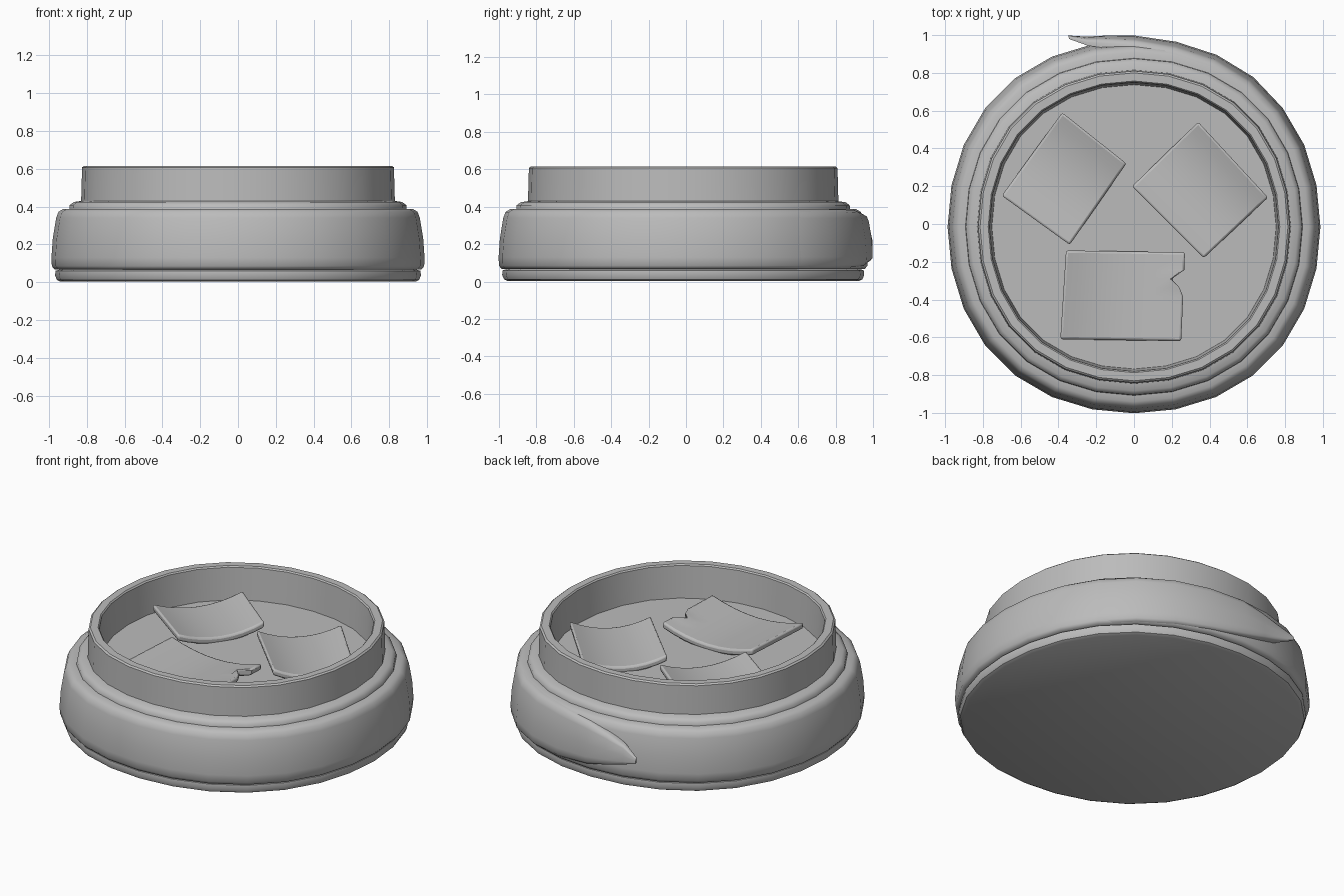
import bpy, bmesh, math

if "Cube" in bpy.data.objects:
    bpy.data.objects.remove(bpy.data.objects["Cube"])

SIDES = 28
CY = -0.015          # body centre in y (the wrap tail sticks out at the back)

grey = bpy.data.materials.new("plain grey")
grey.diffuse_color = (0.5, 0.5, 0.5, 1)
grey.use_nodes = True
grey.node_tree.nodes["Principled BSDF"].inputs["Base Color"].default_value = grey.diffuse_color


def polar(r, t, z):
    """Point on the slightly squarish round plan."""
    k = r * (1 + 0.022 * math.sin(2 * t) ** 2)
    return (k * math.cos(t), CY + k * math.sin(t), z)


def finish(name, bm, angle=35):
    me = bpy.data.meshes.new(name)
    bm.to_mesh(me)
    bm.free()
    ob = bpy.data.objects.new(name, me)
    bpy.context.collection.objects.link(ob)
    me.materials.append(grey)
    bpy.ops.object.select_all(action='DESELECT')
    ob.select_set(True)
    bpy.context.view_layer.objects.active = ob
    bpy.ops.object.shade_smooth_by_angle(angle=math.radians(angle))
    return ob


def lathe(name, profile, angle=35):
    """Revolve (radius, z) points; a radius of 0 at either end means a flat cap."""
    bm = bmesh.new()
    rings = [[bm.verts.new(polar(r, 2 * math.pi * i / SIDES, z)) for i in range(SIDES)]
             for r, z in profile if r > 0]
    for a, b in zip(rings, rings[1:]):
        for i in range(SIDES):
            j = (i + 1) % SIDES
            bm.faces.new((a[i], a[j], b[j], b[i]))
    if profile[0][0] == 0:
        bm.faces.new(rings[0][::-1])
    if profile[-1][0] == 0:
        bm.faces.new(rings[-1])
    return finish(name, bm, angle)


# Foot, bulging wrap, stepped collar and inner cup
BAND = [(0.972, 0.068), (0.985, 0.085), (0.987, 0.13), (0.98, 0.23),
        (0.962, 0.34), (0.95, 0.372), (0.925, 0.387)]
lathe("base", [(0, 0.003), (0.94, 0.003), (0.958, 0.012), (0.968, 0.035), (0.965, 0.06), (0.94, 0.068)])
lathe("wrap_band", [(0.94, 0.066)] + BAND + [(0.88, 0.388)], 60)
lathe("collar", [(0.893, 0.385), (0.89, 0.408), (0.868, 0.424), (0.825, 0.43)], 50)
lathe("cup", [(0.83, 0.428), (0.825, 0.607), (0.815, 0.615), (0.772, 0.615),
              (0.765, 0.607), (0.752, 0.40)])
lathe("filling", [(0.755, 0.408), (0, 0.408)])

# Loose pointed end of the wrap, lofted from squeezed copies of the band section:
# (step around, outward offset, depth, bottom, top)
stations = [(2, -0.012, 0.1, 0.07, 0.385), (3, 0.0, 0.1, 0.07, 0.385),
            (4, 0.006, 0.1, 0.07, 0.385), (5, 0.01, 0.1, 0.075, 0.385),
            (6, 0.014, 0.1, 0.085, 0.38), (7, 0.026, 0.085, 0.11, 0.36),
            (7.6, 0.034, 0.07, 0.14, 0.325), (8.1, 0.046, 0.05, 0.17, 0.285),
            (8.48, 0.076, 0.02, 0.205, 0.235)]
bm = bmesh.new()
loops = []
for step, off, depth, z0, z1 in stations:
    t, R = 2 * math.pi * step / SIDES, 0.987 + off
    section = [(R - depth, z0)]
    section += [(R - (0.987 - r) * depth / 0.1, z0 + (z - 0.068) / 0.319 * (z1 - z0))
                for r, z in BAND]
    section[1] = (section[1][0], z0 + 0.001)
    section.append((R - depth, z1 + 0.001))
    loops.append([bm.verts.new(polar(r, t, z)) for r, z in section])
n = len(loops[0])
for a, b in zip(loops, loops[1:]):
    for i in range(n):
        j = (i + 1) % n
        bm.faces.new((a[i], b[i], b[j], a[j]))
bm.faces.new(loops[0])
bm.faces.new(loops[-1][::-1])
bmesh.ops.recalc_face_normals(bm, faces=bm.faces)
finish("wrap_tail", bm, 60)


# Three sagging square slices; the sag runs along p0-p1 and p3-p2
def slice_piece(name, p0, p1, p2, p3, notch=False):
    n, m, thick = 8, 10, 0.04
    bm = bmesh.new()

    def layer(drop):
        grid = []
        for i in range(n + 1):
            u = i / n
            row = []
            for j in range(m + 1):
                v = j / m
                x, y = [(1 - u) * (1 - v) * p0[k] + u * (1 - v) * p1[k]
                        + u * v * p2[k] + (1 - u) * v * p3[k] for k in (0, 1)]
                if notch and i == n:              # small nick in one edge
                    x -= {7: 0.065, 6: 0.02}.get(j, 0)
                z = 0.437 + 0.055 * (2 * u - 1) ** 2 - drop
                row.append(bm.verts.new((x, y, z)))
            grid.append(row)
        return grid

    top, low = layer(0), layer(thick)
    for i in range(n):
        for j in range(m):
            for g in (top, low):
                bm.faces.new((g[i][j], g[i + 1][j], g[i + 1][j + 1], g[i][j + 1]))
    for i in range(n):
        for j in (0, m):
            bm.faces.new((top[i][j], top[i + 1][j], low[i + 1][j], low[i][j]))
    for j in range(m):
        for i in (0, n):
            bm.faces.new((top[i][j], top[i][j + 1], low[i][j + 1], low[i][j]))
    bmesh.ops.recalc_face_normals(bm, faces=bm.faces)
    ob = finish(name, bm, 50)
    bev = ob.modifiers.new("soft edge", 'BEVEL')
    bev.width, bev.segments = 0.012, 2
    bev.limit_method, bev.angle_limit = 'ANGLE', math.radians(60)


slice_piece("slice_left", (-0.70, 0.15), (-0.38, 0.59), (-0.04, 0.32), (-0.34, -0.11))
slice_piece("slice_right", (-0.01, 0.20), (0.34, 0.54), (0.71, 0.14), (0.37, -0.18))
slice_piece("slice_front", (-0.39, -0.61), (0.25, -0.62), (0.27, -0.15), (-0.36, -0.14), True)
